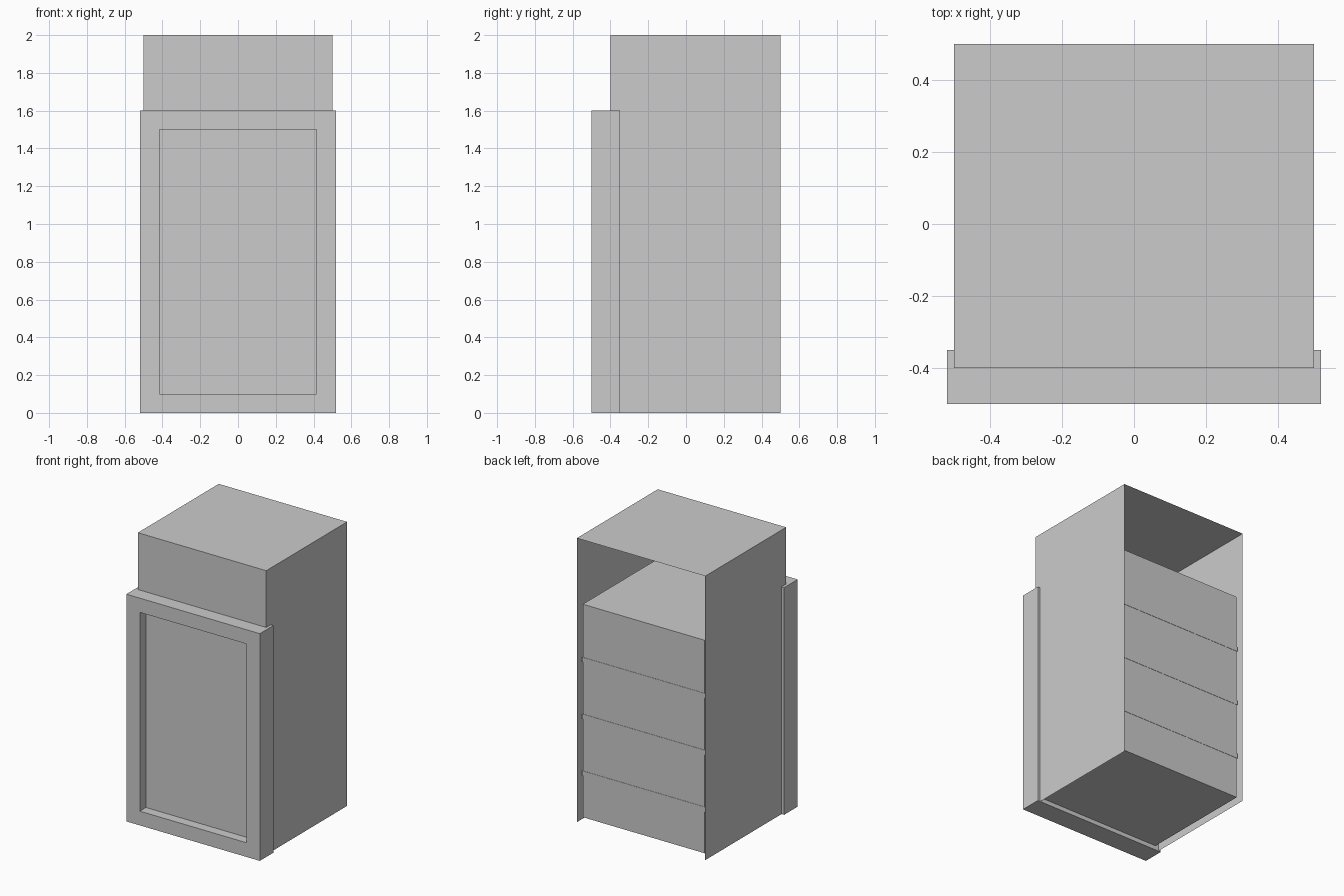
import bpy, bmesh

if "Cube" in bpy.data.objects:
    bpy.data.objects.remove(bpy.data.objects["Cube"])

def box(name, lo, hi, drop=()):
    """Axis-aligned box; drop lists face directions to leave open."""
    bm = bmesh.new()
    bmesh.ops.create_cube(bm, size=1)
    bm.normal_update()
    gone = [f for f in bm.faces
            if tuple(round(c) for c in f.normal) in drop]
    bmesh.ops.delete(bm, geom=gone, context='FACES')
    for v in bm.verts:
        v.co = [lo[i] + (v.co[i] + 0.5) * (hi[i] - lo[i]) for i in range(3)]
    return finish(name, bm)

def finish(name, bm):
    me = bpy.data.meshes.new(name)
    bm.to_mesh(me)
    bm.free()
    ob = bpy.data.objects.new(name, me)
    bpy.context.collection.objects.link(ob)
    return ob

# Thin outer shell, open at the back and underneath
box("cabinet_shell", (-0.5, -0.4, 0), (0.5, 0.5, 2), drop=((0, 1, 0), (0, 0, -1)))

# Inner block; its front shows as the panel inside the frame
box("inner_block", (-0.475, -0.432, 0.03), (0.475, 0.47, 1.53))

# Shelf edges showing on the back of the block
for i in range(3):
    z = 0.34 + 0.4 * i
    box(f"shelf_{i + 1}", (-0.478, -0.38, z - 0.017), (0.478, 0.472, z + 0.017))

# Front frame: rectangular ring with a through opening
bm = bmesh.new()
rings = []
for y in (-0.5, -0.35):
    for x, z0, z1 in ((0.52, 0, 1.6), (0.415, 0.1, 1.5)):
        rings.append([bm.verts.new(p) for p in
                      ((-x, y, z0), (x, y, z0), (x, y, z1), (-x, y, z1))])
fo, fi, bo, bi = rings
for a, b in ((fo, fi), (fi, bi), (bi, bo), (bo, fo)):
    for i in range(4):
        j = (i + 1) % 4
        bm.faces.new((a[i], a[j], b[j], b[i]))
bmesh.ops.recalc_face_normals(bm, faces=bm.faces)
finish("front_frame", bm)
